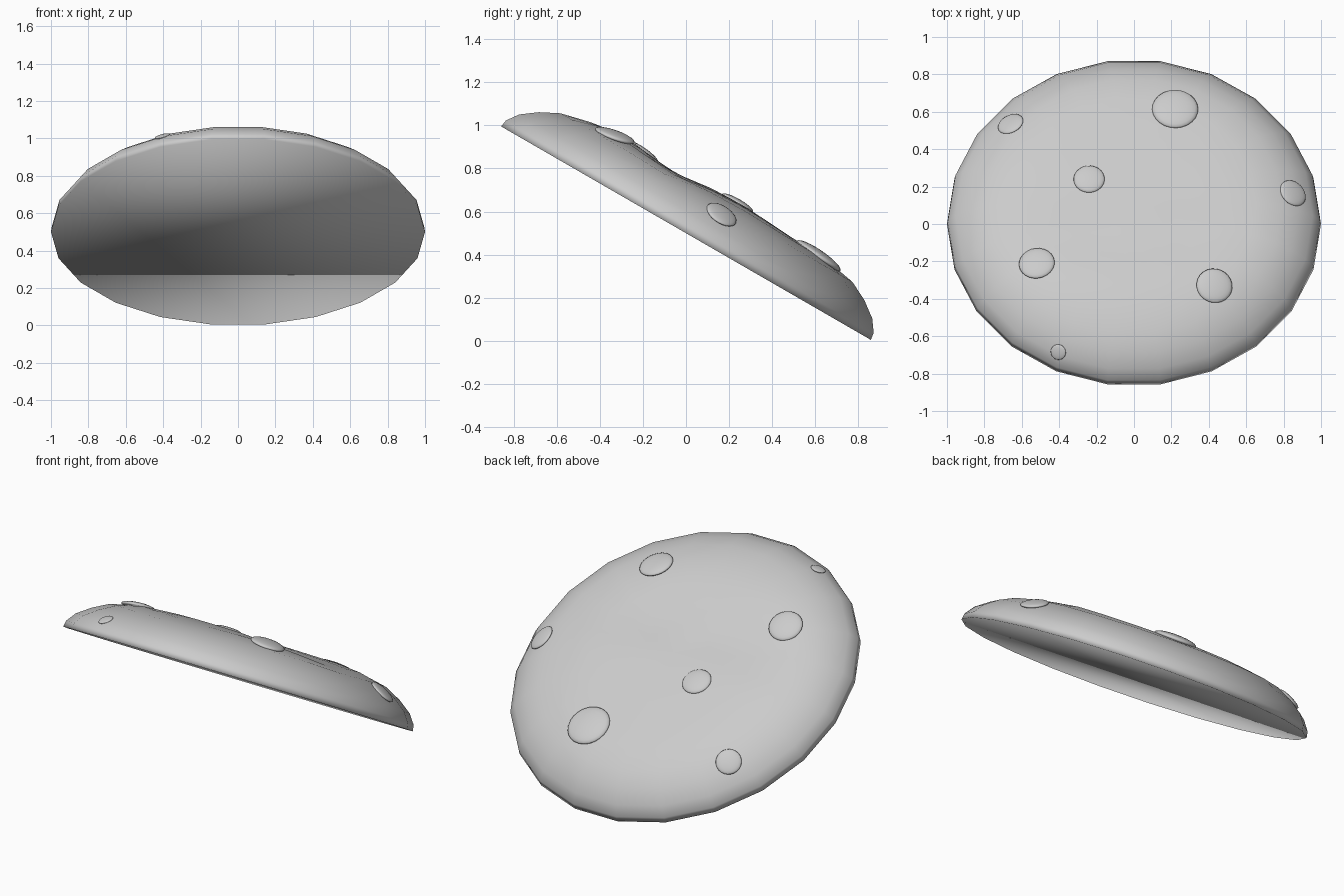
import bpy, bmesh
from math import sin, cos, pi, radians, exp, hypot
from mathutils import Matrix, Vector

if "Cube" in bpy.data.objects:
    bpy.data.objects.remove(bpy.data.objects["Cube"])

TILT = Matrix.Translation((0, 0, 0.5)) @ Matrix.Rotation(radians(-30), 4, 'X')
SIDES = 22
PROFILE = [(1.0, 0.0), (0.995, 0.035), (0.955, 0.09), (0.88, 0.145), (0.79, 0.19),
           (0.65, 0.215), (0.5, 0.222), (0.35, 0.225), (0.2, 0.227), (0.0, 0.23)]


def height(x, y):
    """Height of the cap above its flat underside, with a gentle uneven dip."""
    r = min(hypot(x, y), 1.0)
    h = 0.0
    for (r0, h0), (r1, h1) in zip(PROFILE, PROFILE[1:]):
        if r1 <= r <= r0:
            h = h0 + (h1 - h0) * (r0 - r) / (r0 - r1)
            break
    fade = max(0.0, min(1.0, (0.85 - r) / 0.3))
    wave = (0.025 * exp(-((y + 0.5) / 0.18) ** 2) + 0.016 * exp(-((y - 0.15) / 0.25) ** 2)
            - 0.016 * exp(-((y + 0.2) / 0.14) ** 2))
    return h + fade * wave


def make_object(name, bm, matrix):
    bmesh.ops.recalc_face_normals(bm, faces=bm.faces[:])
    for f in bm.faces:
        f.smooth = True
    me = bpy.data.meshes.new(name)
    bm.to_mesh(me)
    bm.free()
    ob = bpy.data.objects.new(name, me)
    ob.matrix_world = matrix
    bpy.context.collection.objects.link(ob)
    return ob


# Mushroom cap: rings of a flattened dome, closed by a flat underside
bm = bmesh.new()
rings = []
for i, (r, h) in enumerate(PROFILE[:-1]):
    ring = []
    for k in range(SIDES):
        a = 2 * pi * k / SIDES
        x, y = r * cos(a), r * sin(a)
        ring.append(bm.verts.new((x, y, h if i < 3 else height(x, y))))
    rings.append(ring)
for lower, upper in zip(rings, rings[1:]):
    for k in range(SIDES):
        n = (k + 1) % SIDES
        bm.faces.new((lower[k], lower[n], upper[n], upper[k]))
top = bm.verts.new((0, 0, height(0, 0)))
for k in range(SIDES):
    bm.faces.new((rings[-1][k], rings[-1][(k + 1) % SIDES], top))
bm.faces.new(rings[0][::-1])
make_object("mushroom_cap", bm, TILT)

# Raised spots: x and y as seen from above, then radius
SPOTS = [(0.22, 0.615, 0.123), (-0.66, 0.535, 0.072), (-0.24, 0.24, 0.083),
         (0.85, 0.165, 0.078), (-0.52, -0.21, 0.096), (0.43, -0.33, 0.097),
         (-0.405, -0.685, 0.042)]
for i, (x, wy, rad) in enumerate(SPOTS):
    h = 0.2
    for _ in range(30):
        y = (wy - h * 0.5) / cos(radians(30))
        h = 0.5 * (h + height(x, y))
    e = 0.04
    normal = Vector((height(x - e, y) - height(x + e, y),
                     height(x, y - e) - height(x, y + e), 2 * e))
    turn = normal.to_track_quat('Z', 'Y').to_matrix().to_4x4()
    bm = bmesh.new()
    bmesh.ops.create_uvsphere(bm, u_segments=24, v_segments=12, radius=1)
    bmesh.ops.scale(bm, verts=bm.verts[:], vec=(rad, rad, rad * 0.22))
    make_object(f"spot_{i + 1}", bm, TILT @ Matrix.Translation((x, y, h)) @ turn)
